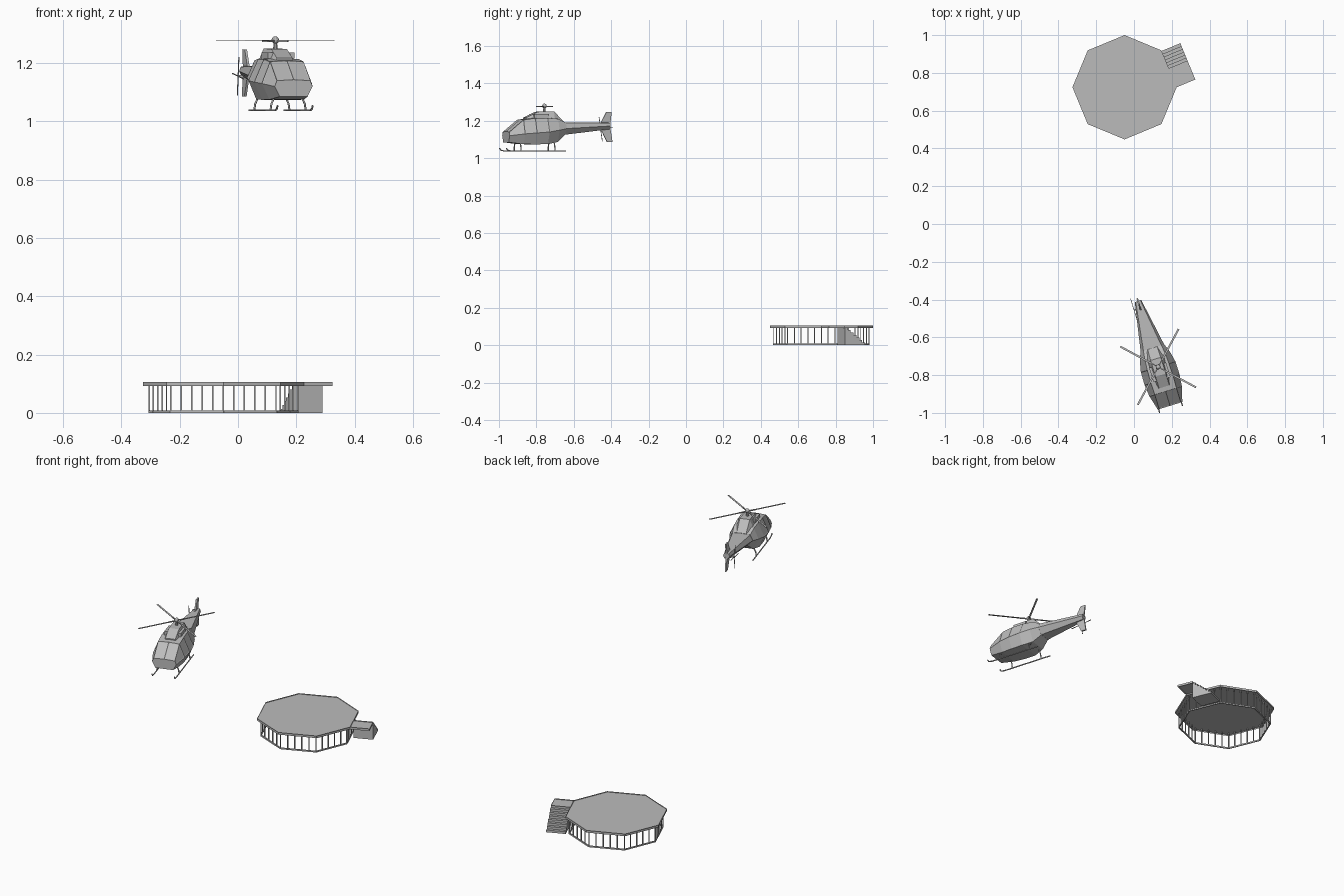
import bpy, bmesh
from math import cos, sin, pi, radians
from mathutils import Vector, Matrix

cube = bpy.data.objects.get("Cube")
if cube:
    bpy.data.objects.remove(cube, do_unlink=True)

GREY = (0.5, 0.5, 0.5, 1)
grey = bpy.data.materials.new("plain_grey")
grey.use_nodes = True
grey.diffuse_color = GREY
grey.node_tree.nodes["Principled BSDF"].inputs["Base Color"].default_value = GREY

HELI = Matrix.Translation((0.128, -0.757, 0)) @ Matrix.Rotation(radians(17), 4, "Z")


def finish(bm, name, place=None, normals=True):
    if normals:
        bmesh.ops.recalc_face_normals(bm, faces=bm.faces)
    me = bpy.data.meshes.new(name)
    bm.to_mesh(me)
    bm.free()
    me.materials.append(grey)
    ob = bpy.data.objects.new(name, me)
    if place:
        ob.matrix_world = place
    bpy.context.collection.objects.link(ob)
    return ob


def box(bm, centre, size, rot=Matrix()):
    m = Matrix.Translation(centre) @ rot @ Matrix.Diagonal((*size, 1))
    bmesh.ops.create_cube(bm, size=1, matrix=m)


def beam(bm, a, b, w, h=None):
    a, b = Vector(a), Vector(b)
    rot = (b - a).to_track_quat("X", "Z").to_matrix().to_4x4()
    box(bm, (a + b) / 2, ((b - a).length, w, h or w), rot)


def loft(bm, rings):
    rows = [[bm.verts.new(p) for p in r] for r in rings]
    n = len(rows[0])
    for i in range(len(rows) - 1):
        for j in range(n):
            k = (j + 1) % n
            bm.faces.new((rows[i][j], rows[i][k], rows[i + 1][k], rows[i + 1][j]))
    bm.faces.new(rows[0])
    bm.faces.new(rows[-1][::-1])


def prism(bm, points, offset):
    loft(bm, [points, [Vector(p) + Vector(offset) for p in points]])


# ---------- landing platform ----------
CENTRE = Vector((-0.05, 0.724, 0))


def octagon(r, z):
    return [CENTRE + Vector((r * cos(i * pi / 4), r * sin(i * pi / 4), z)) for i in range(8)]


def tray(name, outline, low, level, high):
    """Thin deck with an upright edge strip around it."""
    bm = bmesh.new()
    for z in (low, high):
        for p in outline:
            p.z = z
        ring = [bm.verts.new(p) for p in outline]
        deck = [bm.verts.new((p.x, p.y, level)) for p in outline]
        for i in range(len(ring)):
            k = (i + 1) % len(ring)
            bm.faces.new((ring[i], ring[k], deck[k], deck[i]))
        if z == high:
            bm.faces.new(deck)
    bmesh.ops.remove_doubles(bm, verts=bm.verts, dist=0.0001)
    finish(bm, name, normals=False)


tray("landing_deck", octagon(0.276, 0), 0.093, 0.101, 0.106)

# Posts and bottom rail, five bays on each side
bm = bmesh.new()
feet = octagon(0.255, 0.004)
for i in range(8):
    a, b = feet[i], feet[(i + 1) % 8]
    beam(bm, a, b, 0.006, 0.008)
    for s in range(5):
        p = a.lerp(b, s / 5)
        box(bm, (p.x, p.y, 0.05), (0.005, 0.005, 0.1))
finish(bm, "platform_posts")

# Side landing and staircase, set along one edge of the octagon
corner = octagon(0.276, 0)[0]
along = Vector((-sin(pi / 8), cos(pi / 8), 0))
out = Vector((cos(pi / 8), sin(pi / 8), 0))
WIDE, START, END, STEPS = 0.107, 0.092, 0.208, 7
tray("side_landing", [corner + along * t + out * n for t, n in
                      ((0, 0), (0, WIDE), (START, WIDE), (START, 0))], 0.093, 0.101, 0.106)
bm = bmesh.new()
profile = [corner + along * END, corner + along * START]
for s in range(STEPS):
    z = 0.1 * (STEPS - s) / (STEPS + 0.5)
    for e in (s, s + 1):
        t = START + (END - START) * e / STEPS
        profile.append(corner + along * t + Vector((0, 0, z)))
prism(bm, profile, out * WIDE)
finish(bm, "staircase")

# ---------- helicopter (forward is -y before placing) ----------


def section(f, wb, zb, wm, zm, wt, zt):
    half = [(wb, zb), (wm, zm), (wt, zt)]
    pts = half + [(0, zt + 0.003)] + [(-w, z) for w, z in reversed(half)]
    return [(w, -f, z) for w, z in pts]


bm = bmesh.new()
loft(bm, [section(*s) for s in (
    (0.215, 0.05, 1.085, 0.068, 1.12, 0.06, 1.14),
    (0.135, 0.062, 1.075, 0.09, 1.13, 0.06, 1.205),
    (0.07, 0.068, 1.074, 0.097, 1.135, 0.062, 1.214),
    (0.0, 0.068, 1.075, 0.096, 1.14, 0.06, 1.215),
    (-0.06, 0.05, 1.087, 0.083, 1.15, 0.056, 1.21),
    (-0.105, 0.034, 1.125, 0.066, 1.158, 0.05, 1.19))])
bmesh.ops.recalc_face_normals(bm, faces=bm.faces)
# Sunken panes in the windscreen and cabin sides
panes = []
for face in bm.faces:
    c = face.calc_center_median()
    screen = c.y < -0.14 and c.z > 1.15 and face.normal.z > 0.4
    side = c.y < 0 and c.z > 1.12 and abs(face.normal.x) > 0.6
    if screen or side:
        panes.append(face)
bmesh.ops.inset_individual(bm, faces=panes, thickness=0.005, depth=-0.002)
finish(bm, "cabin", HELI)

bm = bmesh.new()
loft(bm, [section(*s) for s in (
    (-0.1, 0.034, 1.125, 0.066, 1.158, 0.05, 1.189),
    (-0.365, 0.009, 1.155, 0.018, 1.172, 0.013, 1.187))])
finish(bm, "tail_boom", HELI)

# Engine cowling on the roof
bm = bmesh.new()
loft(bm, [[(-wb, -f, zb), (wb, -f, zb), (wt, -f, zt), (-wt, -f, zt)] for f, wb, zb, wt, zt in (
    (0.11, 0.034, 1.2, 0.028, 1.217), (0.045, 0.05, 1.2, 0.028, 1.248),
    (-0.045, 0.05, 1.2, 0.028, 1.25), (-0.105, 0.036, 1.18, 0.026, 1.192))])
finish(bm, "engine_cowling", HELI)

# Air intakes beside the cowling
bm = bmesh.new()
for s in (-1, 1):
    box(bm, (s * 0.038, -0.03, 1.226), (0.018, 0.08, 0.02))
finish(bm, "air_intakes", HELI)

# Main rotor
bm = bmesh.new()
bmesh.ops.create_cone(bm, cap_ends=True, segments=10, radius1=0.008, radius2=0.006, depth=0.04,
                      matrix=Matrix.Translation((0, 0, 1.256)))
bmesh.ops.create_uvsphere(bm, u_segments=10, v_segments=6, radius=0.013,
                          matrix=Matrix.Translation((0, 0, 1.279)))
finish(bm, "rotor_hub", HELI)
bm = bmesh.new()
for i in range(4):
    a = radians(44.7 + 90 * i)
    d = Vector((cos(a), sin(a), 0))
    up = Vector((0, 0, 1.276))
    beam(bm, up, up + d * 0.05, 0.006)
    beam(bm, up + d * 0.04, up + d * 0.228, 0.01, 0.002)
finish(bm, "rotor_blades", HELI)

# Swept tail fins
bm = bmesh.new()
for fin in (((0.31, 1.18), (0.345, 1.246), (0.375, 1.246), (0.367, 1.18)),
            ((0.31, 1.165), (0.35, 1.086), (0.38, 1.086), (0.367, 1.165))):
    prism(bm, [(-0.004, y, z) for y, z in fin], (0.008, 0, 0))
finish(bm, "tail_fins", HELI)

# Tail rotor
bm = bmesh.new()
hub = Vector((-0.034, 0.325, 1.155))
beam(bm, hub, hub + Vector((0.034, 0, 0)), 0.008)
for i in range(2):
    a = radians(8 + 90 * i)
    d = Vector((0, cos(a), sin(a))) * 0.066
    beam(bm, hub - d, hub + d, 0.003, 0.003)
finish(bm, "tail_rotor", HELI)

# Landing skids with bowed legs


def tube(name, points, radius):
    cu = bpy.data.curves.new(name, "CURVE")
    cu.dimensions = "3D"
    cu.bevel_depth = radius
    cu.bevel_resolution = 1
    cu.use_fill_caps = True
    sp = cu.splines.new("POLY")
    sp.points.add(len(points) - 1)
    for p, co in zip(sp.points, points):
        p.co = (*co, 1)
    cu.materials.append(grey)
    ob = bpy.data.objects.new(name, cu)
    ob.matrix_world = HELI
    bpy.context.collection.objects.link(ob)


for side, s in (("left", 1), ("right", -1)):
    x = s * 0.063
    tube(side + "_skid", [(x, -0.232, 1.054), (x, -0.225, 1.043), (x, -0.205, 1.038),
                          (x, 0.1, 1.038)], 0.0035)
    for end, y in (("front", -0.15), ("rear", 0.04)):
        tube(f"{side}_{end}_leg", [(s * 0.035, y, 1.088), (s * 0.052, y, 1.077),
                                   (s * 0.06, y, 1.06), (x, y, 1.038)], 0.0035)
